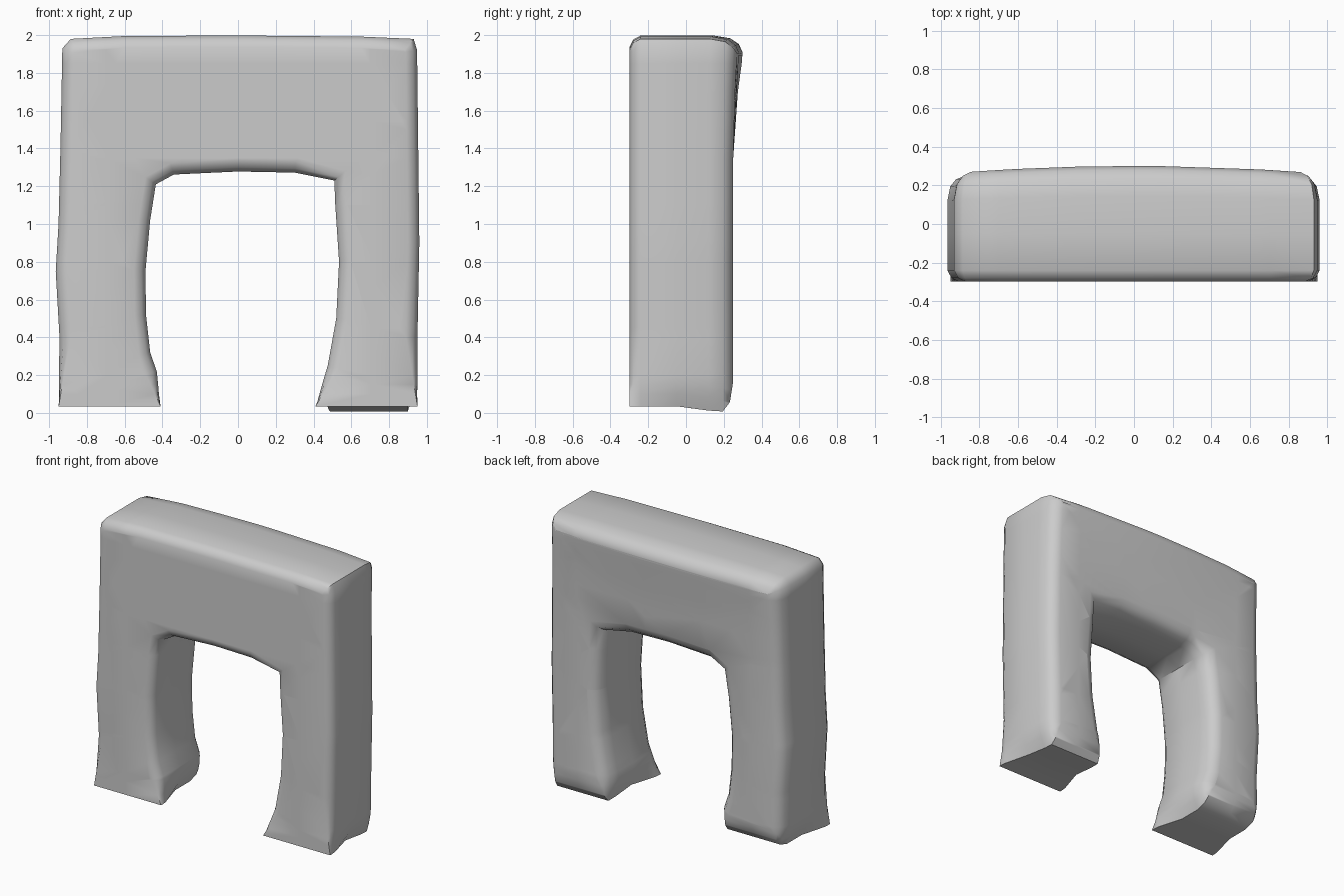
import bpy, bmesh
from mathutils import Vector

if "Cube" in bpy.data.objects:
    bpy.data.objects.remove(bpy.data.objects["Cube"])

# Front outline (x, z), counter-clockwise seen from the front
OUTLINE = [
    (-0.95, 0.035), (-0.41, 0.035), (-0.43, 0.22), (-0.465, 0.32), (-0.487, 0.52),
    (-0.49, 0.75), (-0.465, 1.02), (-0.435, 1.21), (-0.34, 1.262), (0.0, 1.278),
    (0.3, 1.272), (0.51, 1.23), (0.515, 1.1), (0.535, 0.8), (0.52, 0.5),
    (0.475, 0.25), (0.41, 0.035), (0.95, 0.035), (0.95, 0.4), (0.96, 0.9),
    (0.953, 1.5), (0.948, 1.92), (0.93, 1.98), (0.65, 1.992), (0.0, 1.998),
    (-0.6, 1.995), (-0.885, 1.98), (-0.93, 1.93), (-0.94, 1.4), (-0.95, 1.0),
    (-0.965, 0.75), (-0.945, 0.4),
]
# Depth rings (y, inset): rounded front rim, straight sides, softer back rim
RINGS = [(-0.298, 0.06), (-0.28, 0.022), (-0.24, 0.0), (-0.05, 0.0), (0.12, 0.0),
         (0.195, 0.015), (0.233, 0.045), (0.25, 0.09)]


def inset_ring(amount, y):
    """Outline moved inwards; the feet stay sharp in front and round behind."""
    n, ring = len(OUTLINE), []
    for i, p in enumerate(OUTLINE):
        a, p, b = Vector(OUTLINE[i - 1]), Vector(p), Vector(OUTLINE[(i + 1) % n])
        e, f = (p - a).normalized(), (b - p).normalized()
        n1, n2 = Vector((-e.y, e.x)), Vector((-f.y, f.x))
        m = (n1 + n2) / (1 + n1.dot(n2)) * amount
        if p.y < 0.1:
            m = Vector((0, 0)) if y < 0 else Vector((m.x, m.y * 1.6))
        q = p + m
        ring.append((q.x, y, q.y))
    return ring


def ramp(v, keys):
    """Linear interpolation through (position, value) keys."""
    for (a, va), (b, vb) in zip(keys, keys[1:]):
        if v <= b:
            return va + (vb - va) * max(0, (v - a) / (b - a))
    return keys[-1][1]


# Arch body: rings joined into a skin with two caps
bm = bmesh.new()
rings = [[bm.verts.new(c) for c in inset_ring(amt, y)] for y, amt in RINGS]
n = len(OUTLINE)
for r, s in zip(rings, rings[1:]):
    for i in range(n):
        j = (i + 1) % n
        bm.faces.new((r[i], r[j], s[j], s[i]))
caps = [bm.faces.new(rings[0]), bm.faces.new(rings[-1])]
bm.normal_update()
bmesh.ops.triangulate(bm, faces=caps)
bmesh.ops.recalc_face_normals(bm, faces=bm.faces)

# Extra cuts so the back and feet can be bent
levels = (0.1, 0.15, 0.2, 0.45, 0.8, 1.1, 1.35, 1.55, 1.7, 1.85)
cuts = [((0, 0, z), (0, 0, 1)) for z in levels]
cuts += [((x, 0, 0), (1, 0, 0)) for x in (-0.7, -0.3, 0.15, 0.7)]
for co, no in cuts:
    bmesh.ops.bisect_plane(bm, geom=bm.verts[:] + bm.edges[:] + bm.faces[:],
                           dist=1e-5, plane_co=co, plane_no=no)

# Hand-shaped unevenness: bulging upper back, feet tucked in behind a flared front lip
for v in bm.verts:
    x, y, z = v.co
    if z < 0.22 and y > -0.25:
        k = ((0.22 - z) / 0.22) ** 2
        mid = 0.71 if x > 0 else -0.69
        v.co.x += (mid - x) * 0.3 * k * min(1, (y + 0.25) / 0.15)
    if y > 0:
        t = y / 0.25
        bulge = ramp(z, [(0, 0.0), (0.8, -0.006), (1.35, 0.0), (1.7, 0.025), (1.88, 0.05), (2, 0.05)])
        v.co.y += t * bulge * (1 - 0.85 * x * x)
        if z < 0.3 and 0.4 < x < 0.6:
            v.co.x += 0.02 * t * (1 - z / 0.3)
        if z < 0.2 and x > 0:
            v.co.z -= 0.12 * t * t * (1 - z / 0.2)
    v.co.z = max(v.co.z, 0.0)

mesh = bpy.data.meshes.new("arch")
bm.to_mesh(mesh)
bm.free()
arch = bpy.data.objects.new("arch", mesh)
bpy.context.collection.objects.link(arch)
bpy.context.view_layer.objects.active = arch
arch.select_set(True)
bpy.ops.object.shade_smooth_by_angle(angle=0.9)
